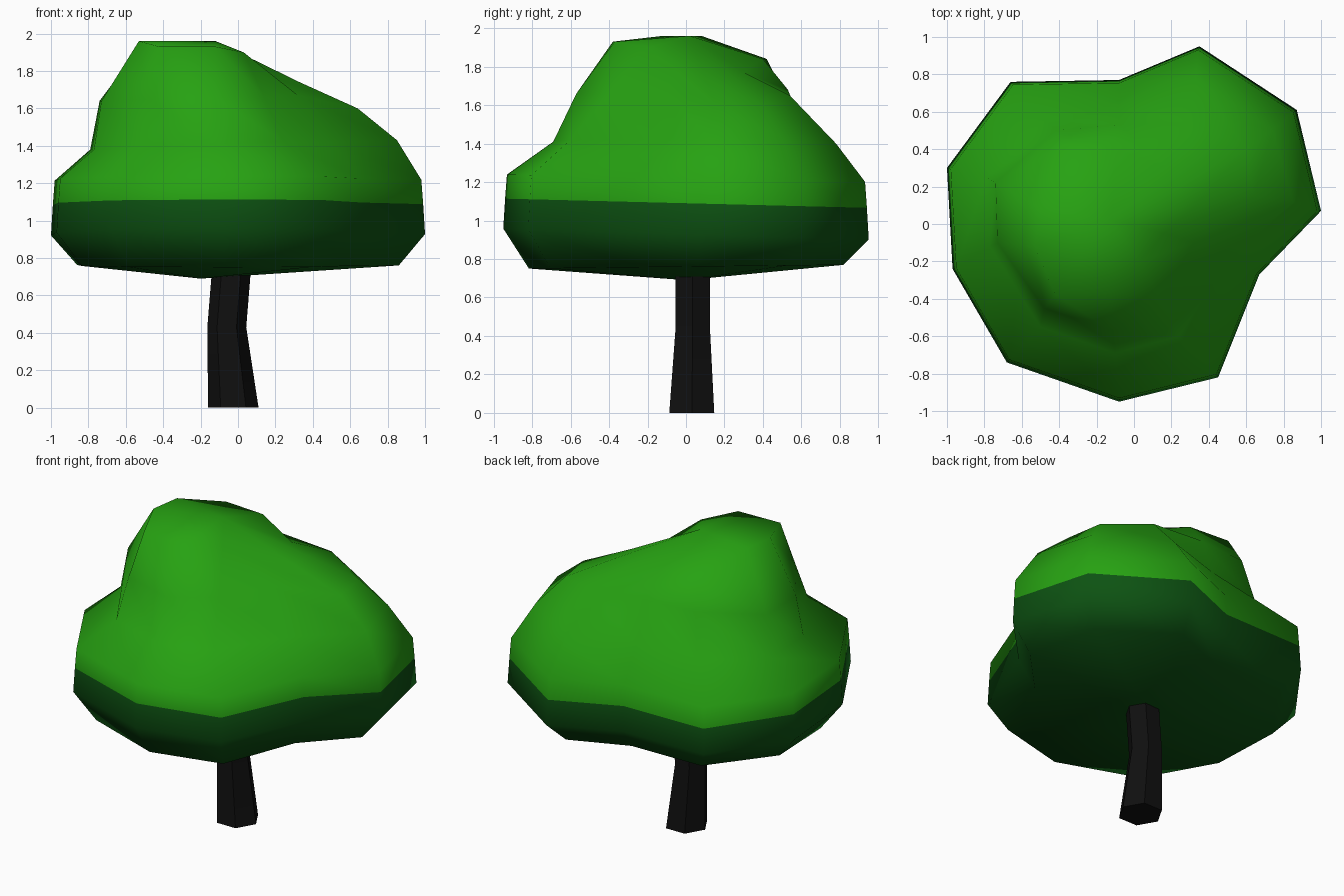
import bpy
import bmesh
import math
from mathutils import Vector

default = bpy.data.objects.get("Cube")
if default:
    bpy.data.objects.remove(default, do_unlink=True)


def make_material(name, colour):
    mat = bpy.data.materials.new(name)
    mat.use_nodes = True
    mat.diffuse_color = (*colour, 1)
    mat.node_tree.nodes["Principled BSDF"].inputs["Base Color"].default_value = (*colour, 1)
    return mat


leaf_green = make_material("leaf green", (0.02, 0.36, 0.006))
shade_green = make_material("shaded leaf green", (0.004, 0.085, 0.006))
dark_bark = make_material("dark bark", (0.005, 0.005, 0.005))


def loft(name, rings, bottom, top, materials, dark_bands=0):
    """Skin stacked rings and close both ends with a fan to a centre point."""
    bm = bmesh.new()
    loops = [[bm.verts.new(point) for point in ring] for ring in rings]
    low, high = bm.verts.new(bottom), bm.verts.new(top)
    count = len(loops[0])
    for i in range(count):
        j = (i + 1) % count
        bm.faces.new((low, loops[0][j], loops[0][i]))
        for band in range(len(loops) - 1):
            lower, upper = loops[band], loops[band + 1]
            face = bm.faces.new((lower[i], lower[j], upper[j], upper[i]))
            face.material_index = 0 if band >= dark_bands else 1
        bm.faces.new((loops[-1][i], loops[-1][j], high))
    if dark_bands:
        for face in low.link_faces:
            face.material_index = 1
    bmesh.ops.recalc_face_normals(bm, faces=bm.faces)
    mesh = bpy.data.meshes.new(name)
    bm.to_mesh(mesh)
    bm.free()
    for mat in materials:
        mesh.materials.append(mat)
    obj = bpy.data.objects.new(name, mesh)
    bpy.context.collection.objects.link(obj)
    return obj


def shade_smooth(obj, angle):
    bpy.ops.object.select_all(action="DESELECT")
    obj.select_set(True)
    bpy.context.view_layer.objects.active = obj
    bpy.ops.object.shade_smooth_by_angle(angle=math.radians(angle))


# Trunk: a bent, tapering six-sided column
def hexagon(x, y, z, radius):
    turns = [k * math.pi / 3 for k in range(6)]
    return [(x + radius * math.cos(a), y + radius * math.sin(a), z) for a in turns]


trunk = loft(
    "trunk",
    [hexagon(-0.025, 0.03, 0, 0.135),
     hexagon(-0.06, 0.035, 0.43, 0.104),
     hexagon(-0.03, 0.035, 0.8, 0.104)],
    (-0.025, 0.03, 0), (-0.03, 0.035, 0.8), [dark_bark])
shade_smooth(trunk, 40)

# Canopy plan outline, anticlockwise from the back lobe
outline = [(0.35, 0.95), (0.87, 0.61), (1, 0.07), (0.67, -0.27),
           (0.45, -0.82), (-0.08, -0.95), (-0.68, -0.74), (-0.97, -0.24),
           (-1, 0.3), (-0.66, 0.76), (-0.08, 0.77)]


def skirt(scale, z, tilt):
    """Scaled copy of the outline, leaning down toward the back."""
    return [(x * scale, y * scale, z - tilt * y) for x, y in outline]


# Canopy crown: shelf line, shoulders of the two humps, then the summit rim
shelf = [(0.33, 0.78, 1.4), (0.74, 0.5, 1.43), (0.85, 0.12, 1.43),
         (0.5, -0.2, 1.42), (0.24, -0.6, 1.42), (-0.1, -0.69, 1.41),
         (-0.5, -0.55, 1.4), (-0.77, -0.12, 1.38), (-0.79, 0.25, 1.38),
         (-0.47, 0.56, 1.4), (-0.08, 0.63, 1.42)]
shoulders = [(0.3, 0.54, 1.65), (0.6, 0.4, 1.6), (0.64, 0.15, 1.6),
             (0.32, -0.1, 1.67), (0.14, -0.4, 1.66), (-0.12, -0.57, 1.66),
             (-0.48, -0.45, 1.65), (-0.73, -0.1, 1.64), (-0.74, 0.22, 1.64),
             (-0.42, 0.5, 1.68), (-0.08, 0.53, 1.68)]
summit = [(0.18, 0.3, 1.77), (0.33, 0.25, 1.74), (0.33, 0.1, 1.74),
          (0.16, -0.05, 1.78), (0.03, -0.2, 1.9), (-0.12, -0.37, 1.93),
          (-0.42, -0.38, 1.93), (-0.53, -0.12, 1.96), (-0.5, 0.08, 1.96),
          (-0.38, 0.42, 1.84), (-0.1, 0.4, 1.84)]

canopy = loft(
    "canopy",
    [skirt(0.86, 0.76, -0.01), skirt(1, 0.93, 0.03), skirt(0.99, 1.09, 0.025),
     skirt(0.98, 1.22, 0.02), shelf, shoulders, summit],
    (-0.2, 0, 0.69), Vector((-0.12, 0.02, 1.96)),
    [leaf_green, shade_green], dark_bands=2)
shade_smooth(canopy, 80)
